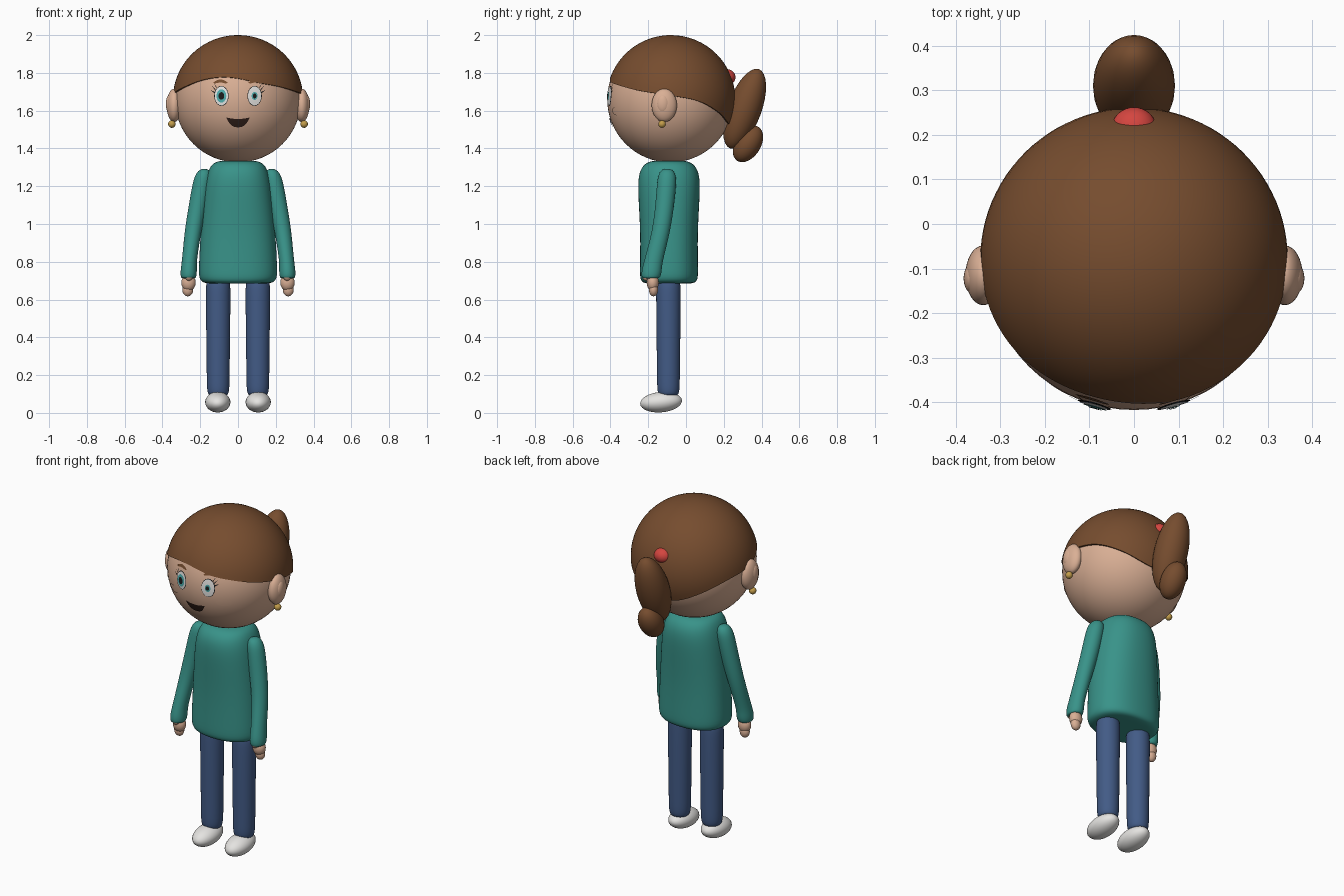
import bpy, bmesh, math
from mathutils import Vector

cube = bpy.data.objects.get("Cube")
if cube:
    bpy.data.objects.remove(cube, do_unlink=True)


def material(name, r, g, b):
    m = bpy.data.materials.new(name)
    m.use_nodes = True
    m.diffuse_color = (r, g, b, 1)
    m.node_tree.nodes["Principled BSDF"].inputs["Base Color"].default_value = (r, g, b, 1)
    return m


SKIN = material("skin", 0.70, 0.43, 0.30)
HAIR = material("brown_hair", 0.18, 0.073, 0.028)
TEAL = material("teal_sweater", 0.04, 0.29, 0.25)
DENIM = material("blue_denim", 0.055, 0.105, 0.24)
WHITE = material("white", 0.78, 0.77, 0.75)
RED = material("red_band", 0.66, 0.06, 0.05)
GOLD = material("gold", 0.55, 0.34, 0.07)
BLACK = material("black", 0.01, 0.01, 0.01)
IRIS = material("iris_teal", 0.08, 0.42, 0.42)
MOUTH = material("mouth_dark", 0.03, 0.014, 0.01)

HEAD = Vector((0, -0.083, 1.66))
HEAD_R = 0.334


def finish(name, bm, mat, subdiv=0):
    bmesh.ops.remove_doubles(bm, verts=bm.verts[:], dist=1e-5)
    bmesh.ops.recalc_face_normals(bm, faces=bm.faces[:])
    for f in bm.faces:
        f.smooth = True
    me = bpy.data.meshes.new(name)
    bm.to_mesh(me)
    bm.free()
    me.materials.append(mat)
    ob = bpy.data.objects.new(name, me)
    bpy.context.collection.objects.link(ob)
    if subdiv:
        mod = ob.modifiers.new("smooth", 'SUBSURF')
        mod.levels = mod.render_levels = subdiv
    return ob


def ball(name, loc, size, mat, tilt=0, seg=32):
    bm = bmesh.new()
    bmesh.ops.create_uvsphere(bm, u_segments=seg, v_segments=seg // 2, radius=1)
    ob = finish(name, bm, mat)
    ob.location, ob.scale = loc, size
    ob.rotation_euler.x = math.radians(tilt)
    return ob


def loft(name, rings, mat, power=2.0, seg=24):
    """Closed body through level rings given as (x, y, z, rx, ry)."""
    bm = bmesh.new()
    rows = []
    for x, y, z, rx, ry in rings:
        row = []
        for i in range(seg):
            a = math.tau * i / seg
            c, s = math.cos(a), math.sin(a)
            row.append(bm.verts.new((x + rx * math.copysign(abs(c) ** (2 / power), c),
                                     y + ry * math.copysign(abs(s) ** (2 / power), s), z)))
        rows.append(row)
    for lo, hi in zip(rows, rows[1:]):
        for i in range(seg):
            j = (i + 1) % seg
            bm.faces.new((lo[i], lo[j], hi[j], hi[i]))
    bm.faces.new(rows[0])
    bm.faces.new(rows[-1])
    return finish(name, bm, mat, 2)


def decal(name, top, bottom, mat, lift, rows=6):
    """Thin patch between two (x, z) edges, wrapped on the front of the head."""
    bm = bmesh.new()
    grid = []
    for (x0, z0), (x1, z1) in zip(top, bottom):
        col = []
        for k in range(rows + 1):
            t = k / rows
            x, z = x0 + (x1 - x0) * t, z0 + (z1 - z0) * t
            d = (HEAD_R + lift) ** 2 - x * x - (z - HEAD.z) ** 2
            col.append(bm.verts.new((x, HEAD.y - math.sqrt(d), z)))
        grid.append(col)
    for a, b in zip(grid, grid[1:]):
        for k in range(rows):
            bm.faces.new((a[k], a[k + 1], b[k + 1], b[k]))
    bmesh.ops.dissolve_degenerate(bm, dist=1e-5, edges=bm.edges[:])
    return finish(name, bm, mat)


def oval(name, x, z, rx, rz, mat, lift):
    angles = [math.pi * i / 20 for i in range(21)]
    xs = [x - rx * math.cos(a) for a in angles]
    hs = [rz * math.sin(a) for a in angles]
    decal(name, [(p, z + h) for p, h in zip(xs, hs)],
          [(p, z - h) for p, h in zip(xs, hs)], mat, lift)


# Head and hair cap with a swept, lopsided fringe
ball("head", HEAD, (HEAD_R,) * 3, SKIN, seg=64)

HAIRLINE = [(-180, 1.52), (-160, 1.535), (-140, 1.59), (-115, 1.655), (-90, 1.68),
            (-60, 1.72), (-36, 1.763), (-17, 1.78), (0, 1.773), (17, 1.748),
            (36, 1.733), (60, 1.705), (90, 1.68), (115, 1.655), (140, 1.59),
            (160, 1.535), (180, 1.52)]


def hairline(deg):
    for (a, za), (b, zb) in zip(HAIRLINE, HAIRLINE[1:]):
        if a <= deg <= b:
            return za + (zb - za) * (deg - a) / (b - a)


bm = bmesh.new()
cols, levels = 96, 20
grid = []
for i in range(cols):
    deg = -180 + 360 * i / cols
    a = math.radians(deg)
    z = sum(hairline((deg + d + 180) % 360 - 180) for d in (-8, -4, 0, 4, 8)) / 5
    low = math.asin((z - HEAD.z) / 0.34)
    col = []
    for k in range(-1, levels + 1):
        e = low + (math.pi / 2 - low) * max(k, 0) / levels
        s = 0.96 if k < 0 else 1
        col.append(bm.verts.new((0.345 * s * math.cos(e) * math.sin(a),
                                 -0.08 - 0.341 * s * math.cos(e) * math.cos(a),
                                 HEAD.z + 0.34 * s * math.sin(e))))
    grid.append(col)
for i in range(cols):
    a, b = grid[i], grid[(i + 1) % cols]
    for k in range(levels + 1):
        bm.faces.new((a[k], b[k], b[k + 1], a[k + 1]))
bmesh.ops.dissolve_degenerate(bm, dist=1e-5, edges=bm.edges[:])
hair = finish("hair_cap", bm, HAIR)
bpy.context.view_layer.objects.active = hair
hair.select_set(True)
bpy.ops.object.shade_smooth_by_angle(angle=math.radians(50))

# Ponytail and its band
ball("ponytail_upper", (0, 0.31, 1.61), (0.092, 0.09, 0.223), HAIR, -20)
ball("ponytail_lower", (0, 0.328, 1.424), (0.068, 0.068, 0.106), HAIR, -32)
ball("hair_band", (0, 0.215, 1.777), (0.05, 0.047, 0.043), RED)

# Face
for side, s in (("right", -1), ("left", 1)):
    x, z = 0.088 * s, 1.678
    small = 0.6 if s > 0 else 1
    oval(side + "_eye_rim", x, z, 0.038, 0.053, BLACK, 0.003)
    oval(side + "_eye_white", x, z, 0.035, 0.05, WHITE, 0.005)
    oval(side + "_iris", x, z, 0.026 * small, 0.035 * small, IRIS, 0.007)
    oval(side + "_pupil", x, z, 0.013 * small + 0.002, 0.018 * small + 0.002, BLACK, 0.009)
    oval(side + "_cheek", 0.165 * s, 1.597, 0.04, 0.022, SKIN, 0.003)
    for n, (h, rise) in enumerate(((0.018, 0.012), (0.03, 0.022), (0.042, 0.03))):
        bx = x + s * (0.036 - 0.005 * n)
        tip = (bx + s * (0.022 - 0.004 * n), z + h + rise)
        decal(f"{side}_lash_{n}", [(bx, z + h + 0.005), tip], [(bx, z + h - 0.004), tip],
              BLACK, 0.005, 1)
    us = [i / 6 - 1 for i in range(13)]
    arch = [(x + s * 0.005 + 0.038 * u, 1.765 - 0.016 * u * u) for u in us]
    decal(side + "_brow", arch,
          [(p, q - 0.014 * (1 - u ** 4) - 0.002) for (p, q), u in zip(arch, us)], HAIR, 0.004, 2)

us = [i / 10 - 1 for i in range(21)]
lip = [(0.062 * u, 1.556 + 0.008 * u * u) for u in us]
decal("mouth", lip, [(x, z - 0.044 * (1 - abs(u) ** 3)) for (x, z), u in zip(lip, us)],
      MOUTH, 0.005)

# Torso
CY = -0.09
loft("sweater_body", [(0, CY, z, rx, ry) for z, rx, ry in (
    (0.685, 0.12, 0.09), (0.685, 0.18, 0.135), (0.705, 0.208, 0.155), (0.76, 0.21, 0.155),
    (0.95, 0.2, 0.152), (1.13, 0.186, 0.163), (1.22, 0.175, 0.166), (1.28, 0.16, 0.157),
    (1.32, 0.138, 0.13), (1.335, 0.10, 0.09), (1.335, 0.05, 0.045))], TEAL, 2.3)

# Mirrored ears, earrings, arms, hands, legs and shoes
for side, s in (("right", -1), ("left", 1)):
    ball(side + "_ear", (0.338 * s, -0.115, 1.628), (0.04, 0.067, 0.088), SKIN)
    ball(side + "_ear_inner", (0.362 * s, -0.122, 1.635), (0.02, 0.034, 0.05), SKIN)
    ball(side + "_earring", (0.35 * s, -0.127, 1.529), (0.02,) * 3, GOLD, seg=20)
    loft(side + "_sleeve", [(x * s, y, z, rx, ry) for x, y, z, rx, ry in (
        (0.262, -0.186, 0.712, 0.03, 0.035), (0.262, -0.186, 0.715, 0.042, 0.05),
        (0.261, -0.182, 0.75, 0.044, 0.054), (0.259, -0.176, 0.79, 0.04, 0.05),
        (0.25, -0.155, 0.87, 0.041, 0.049), (0.237, -0.13, 0.97, 0.045, 0.048),
        (0.212, -0.112, 1.1, 0.049, 0.05), (0.19, -0.102, 1.22, 0.05, 0.052),
        (0.182, -0.1, 1.265, 0.043, 0.046), (0.178, -0.1, 1.293, 0.022, 0.025))], TEAL)
    ball(side + "_palm", (0.262 * s, -0.176, 0.69), (0.038, 0.032, 0.045), SKIN)
    ball(side + "_fingers", (0.266 * s, -0.172, 0.653), (0.029, 0.024, 0.036), SKIN)
    ball(side + "_thumb", (0.26 * s, -0.212, 0.733), (0.024, 0.022, 0.034), SKIN, seg=20)
    loft(side + "_trouser_leg", [(0.105 * s, -0.093, z, r, r) for z, r in (
        (0.09, 0.035), (0.093, 0.05), (0.115, 0.06), (0.2, 0.061), (0.45, 0.064),
        (0.64, 0.066), (0.69, 0.064), (0.72, 0.05))], DENIM)
    ball(side + "_shoe", (0.107 * s, -0.132, 0.057), (0.067, 0.111, 0.054), WHITE, 5)
